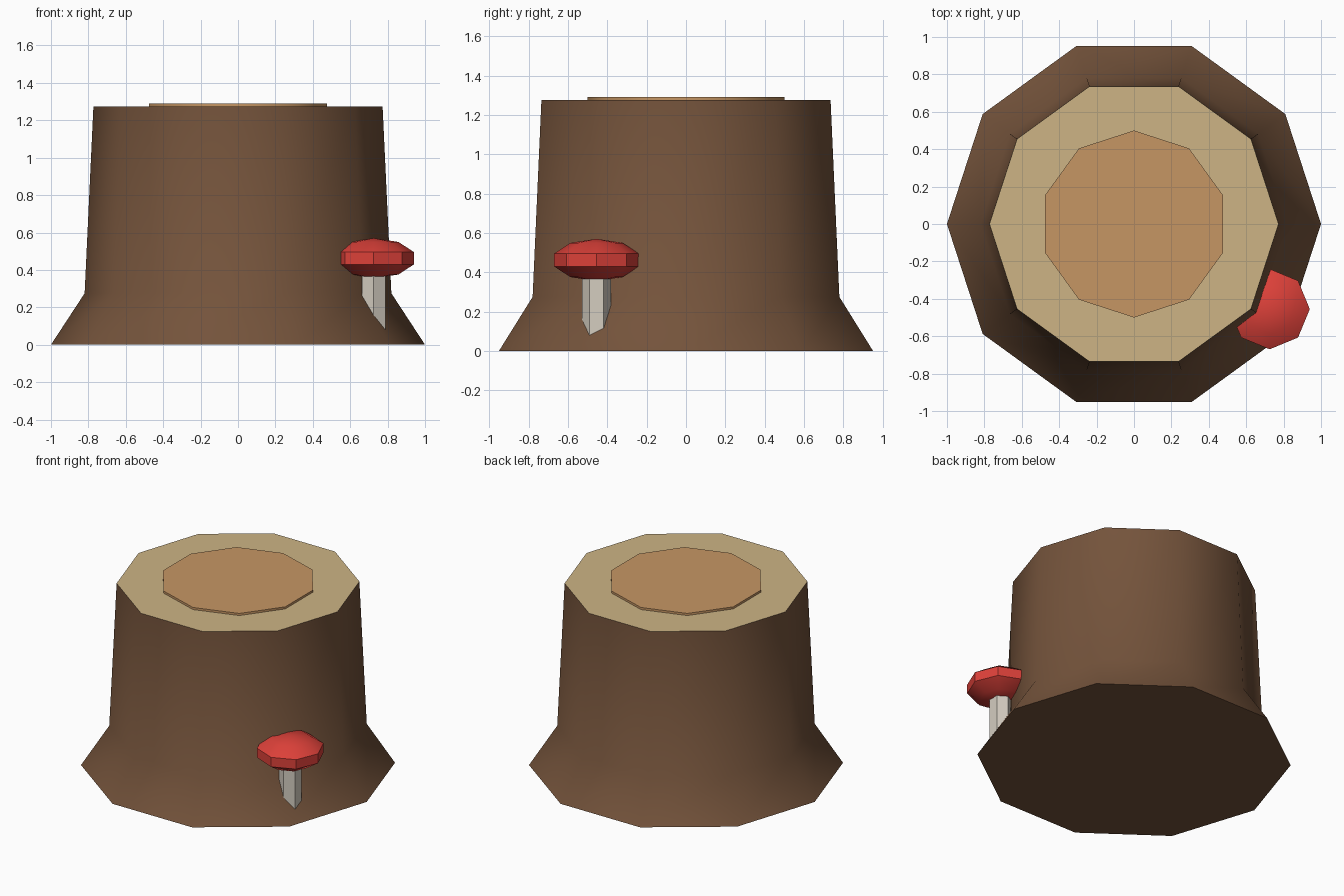
import bpy, bmesh, math

old = bpy.data.objects.get("Cube")
if old:
    bpy.data.objects.remove(old, do_unlink=True)


def material(name, rgb):
    m = bpy.data.materials.new(name)
    m.use_nodes = True
    m.diffuse_color = (*rgb, 1)
    m.node_tree.nodes["Principled BSDF"].inputs["Base Color"].default_value = (*rgb, 1)
    return m


bark = material("bark brown", (0.175, 0.087, 0.044))
sapwood = material("pale sapwood", (0.61, 0.456, 0.235))
heartwood = material("heartwood tan", (0.565, 0.305, 0.127))
cap_red = material("cap red", (0.72, 0.052, 0.041))
stem_white = material("stem off white", (0.66, 0.61, 0.53))


def lathe(name, profile, sides, start, mats, centre=(0, 0)):
    """Closed solid from stacked (radius, height) rings, capped at both ends."""
    bm = bmesh.new()
    rings = []
    for r, z in profile:
        angles = [start + math.tau * i / sides for i in range(sides)]
        rings.append([bm.verts.new((r * math.cos(a), r * math.sin(a), z)) for a in angles])
    for low, high in zip(rings, rings[1:]):
        for i in range(sides):
            j = (i + 1) % sides
            bm.faces.new((low[i], low[j], high[j], high[i]))
    bm.faces.new(rings[0][::-1])
    top = bm.faces.new(rings[-1])
    top.material_index = len(mats) - 1
    mesh = bpy.data.meshes.new(name)
    bm.to_mesh(mesh)
    bm.free()
    for m in mats:
        mesh.materials.append(m)
    obj = bpy.data.objects.new(name, mesh)
    bpy.context.collection.objects.link(obj)
    obj.location = (*centre, 0)
    return obj


def smooth(obj, degrees=40):
    bpy.ops.object.select_all(action='DESELECT')
    obj.select_set(True)
    bpy.context.view_layer.objects.active = obj
    bpy.ops.object.shade_smooth_by_angle(angle=math.radians(degrees))


# Stump with flared foot and pale cut top
trunk = lathe("trunk", [(1.0, 0), (0.82, 0.275), (0.773, 1.275)], 10, 0, [bark, sapwood])
smooth(trunk)

# Raised heartwood disc
disc = lathe("heartwood_disc", [(0.5, 1.25), (0.5, 1.29)], 10, math.pi / 2, [heartwood])
smooth(disc)

# Mushroom growing from the foot
spot = (0.725, -0.455)
stem = lathe("mushroom_stem", [(0.073, 0.04), (0.073, 0.42)], 6, math.pi / 2, [stem_white], spot)

bpy.ops.mesh.primitive_uv_sphere_add(segments=8, ring_count=5, radius=1, location=(*spot, 0.4625))
cap = bpy.context.object
cap.name = "mushroom_cap"
cap.scale = (0.226, 0.226, 0.1075)
bpy.ops.object.transform_apply(location=False, rotation=False, scale=True)
cap.data.materials.append(cap_red)
smooth(cap)
